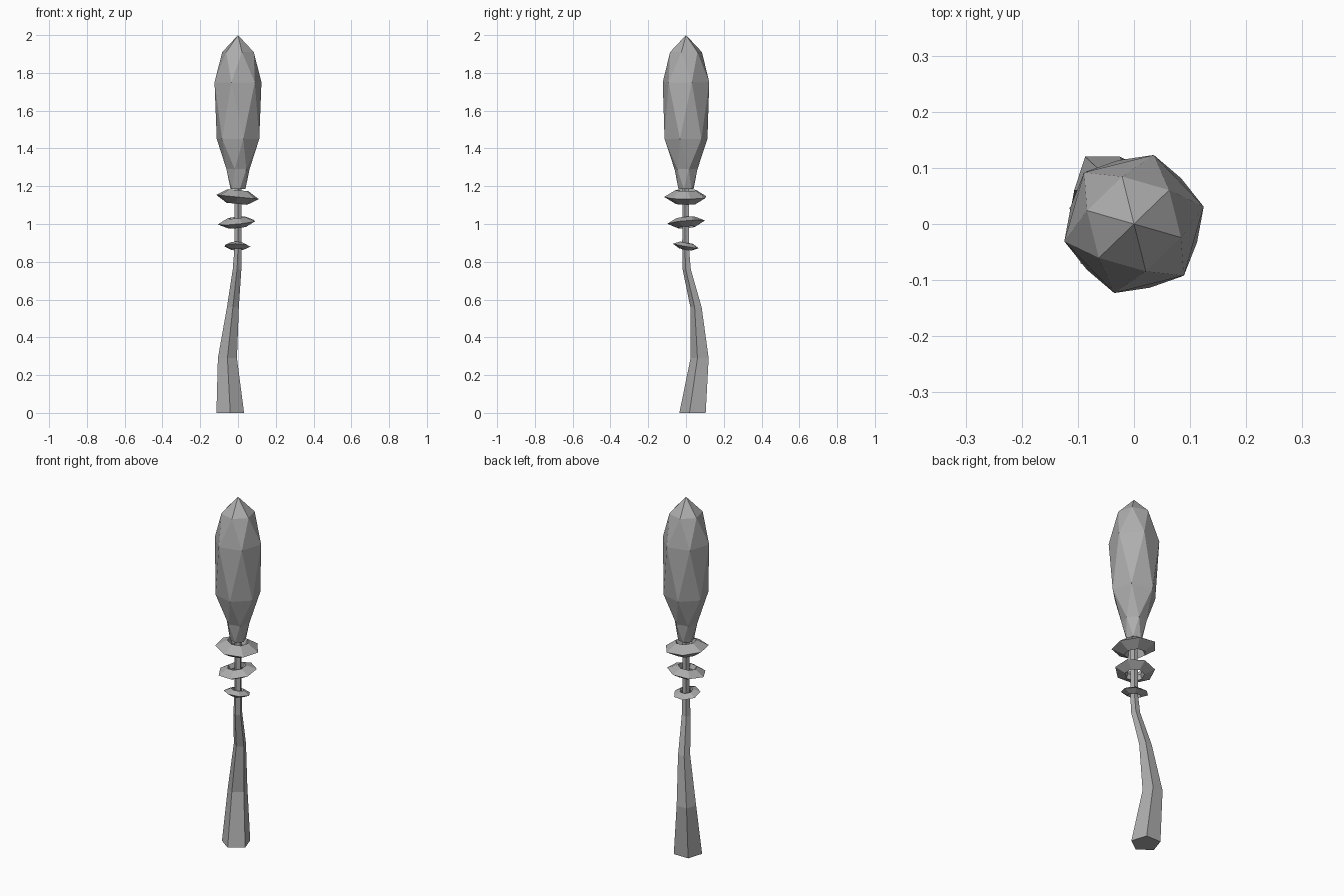
import bpy, math
from mathutils import Vector, Matrix

cube = bpy.data.objects.get("Cube")
if cube:
    bpy.data.objects.remove(cube)

grey = bpy.data.materials.new("stone grey")
grey.use_nodes = True
COLOR = (0.42, 0.42, 0.42, 1)
grey.diffuse_color = COLOR
grey.node_tree.nodes["Principled BSDF"].inputs["Base Color"].default_value = COLOR


def add_object(name, verts, faces):
    mesh = bpy.data.meshes.new(name)
    mesh.from_pydata(verts, [], faces)
    mesh.materials.append(grey)
    obj = bpy.data.objects.new(name, mesh)
    bpy.context.collection.objects.link(obj)
    return obj


def ring(x, y, z, radius, sides, start):
    return [Vector((x + radius * math.cos(start + math.tau * i / sides),
                    y + radius * math.sin(start + math.tau * i / sides), z))
            for i in range(sides)]


# Faceted head: six-sided rings, each turned half a step from the one above
N = 6
START = math.radians(-16)
head_rings = [(1.91, 0.087), (1.75, 0.128), (1.45, 0.117), (1.29, 0.063), (1.185, 0.041)]
verts, faces = [Vector((0, 0, 2))], []
for k, (z, r) in enumerate(head_rings):
    verts += ring(0, 0, z, r, N, START + (k % 2) * math.pi / N)
for i in range(N):
    j = (i + 1) % N
    faces.append((0, 1 + i, 1 + j))
    for k in range(len(head_rings) - 1):
        a, b = 1 + k * N, 1 + (k + 1) * N
        if k % 2 == 0:
            faces += [(a + i, b + i, a + j), (a + j, b + i, b + j)]
        else:
            faces += [(a + i, b + j, a + j), (a + i, b + i, b + j)]
faces.append(tuple(reversed(range(len(verts) - N, len(verts)))))
add_object("faceted_head", verts, faces)

# Bent five-sided handle with a thin stalk running up through the rings
S = 5
handle = [(-0.041, 0.042, 0, 0.077), (-0.056, 0.077, 0.29, 0.053),
          (-0.027, 0.056, 0.56, 0.033), (-0.005, 0.006, 0.76, 0.024),
          (0, 0, 0.87, 0.020), (0, 0, 1.2, 0.019)]
verts, faces = [], []
for x, y, z, r in handle:
    verts += ring(x, y, z, r, S, -math.pi / 2)
for k in range(len(handle) - 1):
    for i in range(S):
        a, j = k * S, (i + 1) % S
        faces.append((a + i, a + j, a + S + j, a + S + i))
faces.append(tuple(reversed(range(S))))
faces.append(tuple(range(len(verts) - S, len(verts))))
add_object("bent_handle", verts, faces)


# Tilted collars with a sharp outer rim and an open middle
def collar(name, centre, radius, inner, half, slope_x, slope_y, start):
    sides = 7
    section = [(radius, 0), (inner * 1.25, half), (inner, 0), (inner * 1.25, -half)]
    turn = Vector((0, 0, 1)).rotation_difference(
        Vector((-slope_x, -slope_y, 1))).to_matrix().to_4x4()
    place = Matrix.Translation(centre) @ turn
    pts, quads = [], []
    for r, z in section:
        pts += [place @ p for p in ring(0, 0, z, r, sides, start)]
    for k in range(4):
        a, b = k * sides, (k + 1) % 4 * sides
        for i in range(sides):
            j = (i + 1) % sides
            quads.append((a + i, a + j, b + j, b + i))
    add_object(name, pts, quads)


collar("upper_collar", (-0.003, 0, 1.143), 0.116, 0.045, 0.036, -0.10, 0.0, 0.2)
collar("middle_collar", (-0.005, 0, 1.008), 0.103, 0.040, 0.026, 0.10, 0.09, 0.5)
collar("lower_collar", (-0.005, 0, 0.883), 0.071, 0.028, 0.018, -0.03, -0.18, 0.1)
